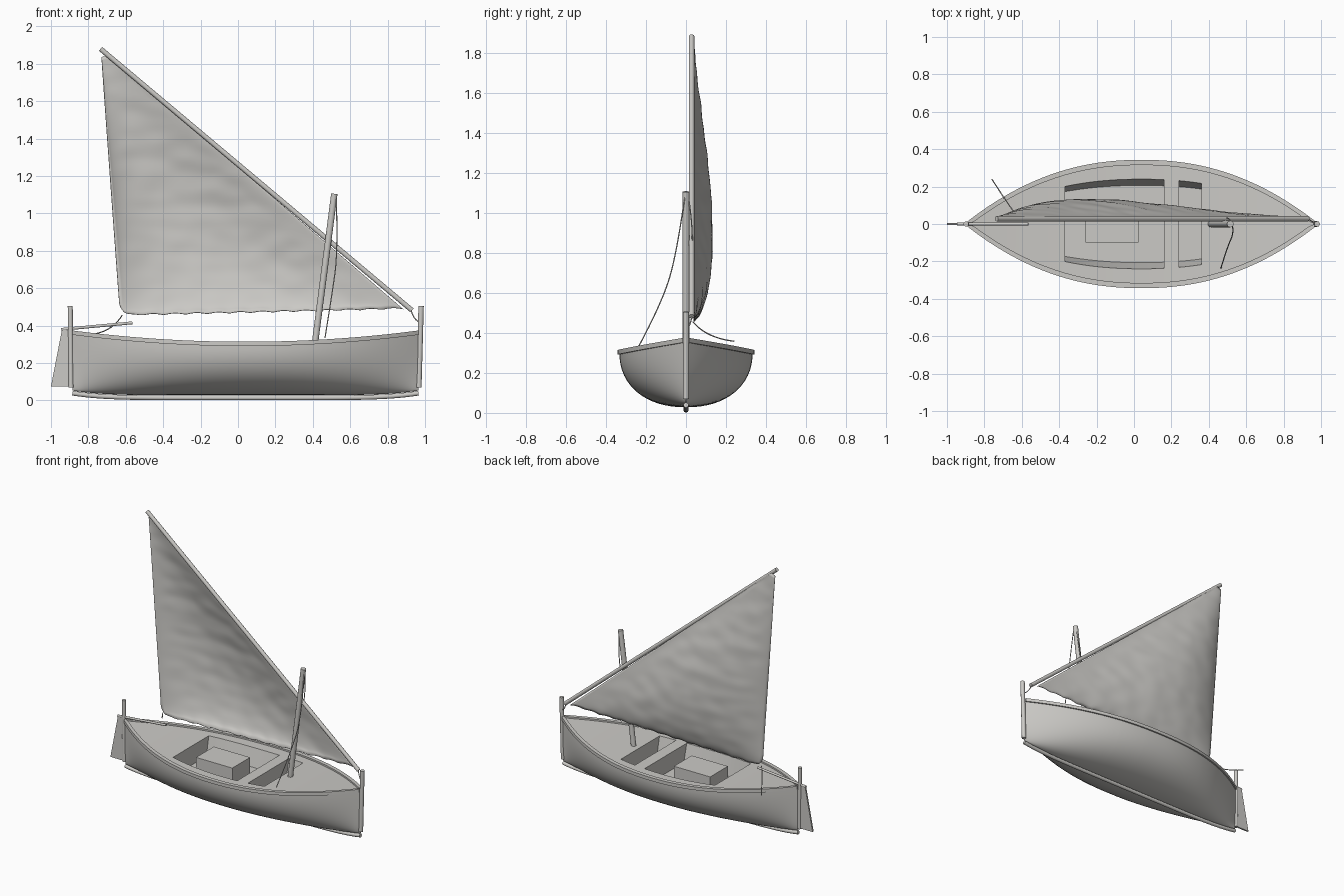
import bpy, bmesh, math
from mathutils import Vector, noise

if "Cube" in bpy.data.objects:
    bpy.data.objects.remove(bpy.data.objects["Cube"], do_unlink=True)

COLOUR = (0.6, 0.59, 0.565, 1)
grey = bpy.data.materials.new("pale_grey")
grey.use_nodes = True
grey.diffuse_color = COLOUR
bsdf = grey.node_tree.nodes["Principled BSDF"]
bsdf.inputs["Base Color"].default_value = COLOUR
bsdf.inputs["Roughness"].default_value = 0.8


def finish(name, bm, smooth=None):
    bmesh.ops.remove_doubles(bm, verts=bm.verts, dist=0.0002)
    bmesh.ops.recalc_face_normals(bm, faces=bm.faces)
    mesh = bpy.data.meshes.new(name)
    bm.to_mesh(mesh)
    bm.free()
    mesh.materials.append(grey)
    obj = bpy.data.objects.new(name, mesh)
    bpy.context.collection.objects.link(obj)
    if smooth:
        bpy.ops.object.select_all(action='DESELECT')
        obj.select_set(True)
        bpy.context.view_layer.objects.active = obj
        bpy.ops.object.shade_smooth_by_angle(angle=math.radians(smooth))
    return obj


def skin(bm, sections, closed=False, caps=False):
    """Join matching rows of points with quads."""
    rows = [[bm.verts.new(p) for p in s] for s in sections]
    n = len(rows[0])
    for a, b in zip(rows, rows[1:]):
        for i in range(n if closed else n - 1):
            j = (i + 1) % n
            bm.faces.new((a[i], a[j], b[j], b[i]))
    if caps:
        bm.faces.new(rows[0])
        bm.faces.new(rows[-1])


def tube(name, points, radius, curved=False):
    data = bpy.data.curves.new(name, 'CURVE')
    data.dimensions = '3D'
    data.bevel_depth = radius
    data.bevel_resolution = 3
    data.use_fill_caps = True
    spline = data.splines.new('NURBS' if curved else 'POLY')
    spline.points.add(len(points) - 1)
    for sp, p in zip(spline.points, points):
        sp.co = (*p, 1)
    if curved:
        spline.order_u = 3
        spline.use_endpoint_u = True
    data.materials.append(grey)
    obj = bpy.data.objects.new(name, data)
    bpy.context.collection.objects.link(obj)
    return obj


# Hull lines
MID, HALF = 0.04, 0.925
OPENINGS = [(-0.37, 0.16), (0.24, 0.36)]
EDGE, FLOOR_EDGE, FLOOR = 0.72, 0.62, 0.18


def station(x):
    return abs(x - MID) / HALF


def width(x):
    return 0.008 + 0.325 * (1 - min(station(x), 1) ** 2.2)


def sheer(x):
    return 0.303 + 0.06 * station(x) ** 2


def bottom(x):
    return 0.028 + 0.025 * station(x) ** 6


def section(x):
    pts = []
    for i in range(33):
        a = math.pi * i / 32
        c, s = math.cos(a), math.sin(a)
        y = math.copysign(abs(c) ** (2 / 2.2), c) * width(x)
        z = sheer(x) - abs(s) ** (2 / 2.2) * (sheer(x) - bottom(x))
        pts.append((x, y, z))
    return pts


xs = [MID - HALF + 2 * HALF * i / 56 for i in range(57)]
breaks = [x for o in OPENINGS for x in o]
xs = sorted([x for x in xs if min(abs(x - b) for b in breaks) > 0.008] + breaks)

# Hull with deck and sunken cockpit wells
bm = bmesh.new()
skin(bm, [section(x) for x in xs])
for x in (xs[0], xs[-1]):
    bm.faces.new([bm.verts.new(p) for p in section(x)])


def across(x, f):
    return (x, f * width(x), sheer(x))


for side in (-1, 1):
    skin(bm, [[across(x, side * EDGE), across(x, side)] for x in xs])
for a, b in zip(xs, xs[1:]):
    if not any(lo <= (a + b) / 2 <= hi for lo, hi in OPENINGS):
        skin(bm, [[across(x, -EDGE), across(x, EDGE)] for x in (a, b)])
for lo, hi in OPENINGS:
    wells = []
    for x in [x for x in xs if lo <= x <= hi]:
        f = FLOOR_EDGE * width(x)
        wells.append([across(x, -EDGE), (x, -f, FLOOR), (x, f, FLOOR), across(x, EDGE)])
    skin(bm, wells, caps=True)
finish("hull", bm, 35)

# Gunwale rails
for label, side in (("left", 1), ("right", -1)):
    bm = bmesh.new()
    rings = []
    for x in xs:
        inner, outer = max(width(x) - 0.018, 0), width(x) + 0.01
        z = sheer(x)
        rings.append([(x, side * y, z + h) for y, h in
                      ((inner, -0.012), (outer, -0.012), (outer, 0.011), (inner, 0.011))])
    skin(bm, rings, closed=True, caps=True)
    finish(label + "_gunwale", bm, 35)

# Keel and end posts
tube("keel", [(x, 0, bottom(x) - 0.014) for x in xs], 0.013)
tube("bow_post", [(0.967, 0, 0.07), (0.979, 0, 0.505)], 0.015)
tube("stern_post", [(-0.893, 0, 0.07), (-0.897, 0, 0.505)], 0.014)


def box(name, lo, hi):
    bm = bmesh.new()
    skin(bm, [[(lo[0], lo[1], z), (hi[0], lo[1], z), (hi[0], hi[1], z), (lo[0], hi[1], z)]
              for z in (lo[2], hi[2])], closed=True, caps=True)
    return finish(name, bm)


# Engine box in the cockpit
box("engine_box", (-0.26, -0.1, FLOOR), (0.025, 0.1, 0.305))

# Rudder blade and tiller
bm = bmesh.new()
blade = [(-0.9, 0.385), (-0.94, 0.385), (-1.0, 0.075), (-0.9, 0.075)]
skin(bm, [[(x, y, z) for x, z in blade] for y in (-0.006, 0.006)], closed=True, caps=True)
finish("rudder", bm)
tube("tiller", [(-0.945, 0, 0.38), (-0.565, 0, 0.415)], 0.008)

# Mast and slanted yard
tube("mast", [(0.412, 0, 0.31), (0.515, 0, 1.105)], 0.018)
tube("yard", [(-0.735, 0.028, 1.88), (0.93, 0.028, 0.482)], 0.014)

# Billowing three-cornered sail
CLEW, TACK = Vector((-0.63, 0.04, 0.452)), Vector((0.885, 0.04, 0.487))
PEAK_BACK, PEAK_FRONT = Vector((-0.73, 0.04, 1.835)), Vector((-0.7, 0.04, 1.85))
N, R = 72, 0.07


def sail_point(u, v):
    p = CLEW.lerp(PEAK_BACK, v).lerp(TACK.lerp(PEAK_FRONT, v), u)
    belly = (u ** 0.8 * (1 - u) ** 1.3 / 0.25) * (v ** 0.6 * (1 - v) ** 1.4 / 0.295)
    ripple = noise.noise(Vector((p.x * 7, 0, p.z * 12))) * min(1, 8 * u * (1 - u))
    p.y += 0.092 * belly + 0.005 * ripple
    # Scalloped foot
    p.z += 0.008 * abs(math.sin(u * math.pi * 13)) * max(0, 1 - v * 25)
    # Rounded lower back corner
    a, b = 1 - (p.x - CLEW.x) / R, 1 - (p.z - CLEW.z) / R
    if 0 < a <= 1.1 and 0 < b <= 1:
        p.x = CLEW.x + R * (1 - a * math.sqrt(1 - b * b / 2))
        p.z = CLEW.z + R * (1 - b * math.sqrt(1 - a * a / 2))
    return p


bm = bmesh.new()
skin(bm, [[sail_point(i / N, j / N) for i in range(N + 1)] for j in range(N + 1)])
sail = finish("sail", bm, 60)
thick = sail.modifiers.new("cloth", 'SOLIDIFY')
thick.thickness = 0.004
thick.offset = 0

# Ropes
ROPE = 0.003
tube("mast_stay", [(0.525, -0.005, 1.09), (0.535, -0.045, 0.8),
                   (0.5, -0.12, 0.55), (0.465, -0.235, 0.335)], ROPE, True)
tube("halyard", [(0.515, 0.01, 1.09), (0.515, 0.03, 0.98), (0.495, 0.032, 0.85)], ROPE, True)
tube("sheet", [(-0.62, 0.035, 0.455), (-0.67, 0.1, 0.375), (-0.76, 0.24, 0.358)], ROPE, True)
tube("tack_line", [(0.925, 0.03, 0.485), (0.94, 0.02, 0.43), (0.97, 0.005, 0.42)], ROPE, True)
